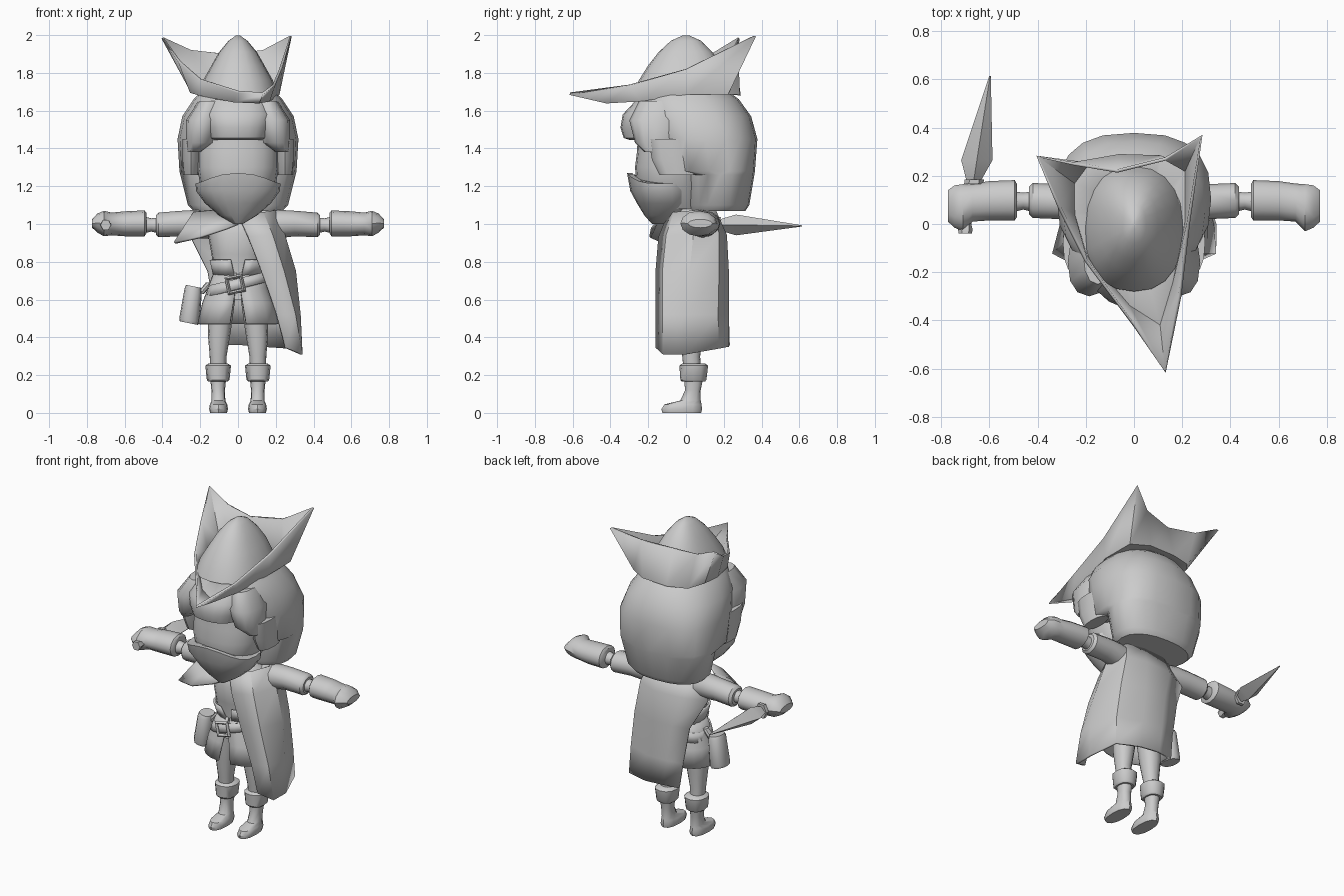
import bpy, bmesh, math
from mathutils import Vector

grey = bpy.data.materials.new("plain_grey")
grey.diffuse_color = (0.6, 0.6, 0.6, 1)


def ring(z, hw, y0, y1, cx=0, n=20, p=2.3, gap=0.0, slope=0.0, peak=0.0):
    """Horizontal rounded outline; gap opens it at the front, peak lifts the front."""
    pts = []
    steps = n - 1 if gap else n
    for i in range(n):
        a = -math.pi / 2 + gap + (2 * math.pi - 2 * gap) * i / steps
        c, s = math.cos(a), math.sin(a)
        x = math.copysign(abs(c) ** (2 / p), c) * hw
        y = math.copysign(abs(s) ** (2 / p), s)
        lift = peak * max(0, -s) ** 3
        pts.append((cx + x, (y0 + y1) / 2 + y * (y1 - y0) / 2, z + slope * x + lift))
    return pts


def xring(x, y0, y1, z0, z1, n=12):
    """Upright oval across the x axis."""
    return [(x, (y0 + y1) / 2 + math.cos(a) * (y1 - y0) / 2, (z0 + z1) / 2 + math.sin(a) * (z1 - z0) / 2)
            for a in (2 * math.pi * i / n for i in range(n))]


def loft(name, rings, closed=True, caps=True, thick=0.0, sub=0, mirror=False):
    bm = bmesh.new()
    rows = [[bm.verts.new(Vector((-x, y, z) if mirror else (x, y, z))) for x, y, z in r] for r in rings]
    for a, b in zip(rows, rows[1:]):
        n = len(a)
        for i in range(n if closed else n - 1):
            j = (i + 1) % n
            bm.faces.new((a[i], a[j], b[j], b[i]))
    if caps and closed:
        bm.faces.new(rows[0])
        bm.faces.new(rows[-1])
    bmesh.ops.recalc_face_normals(bm, faces=bm.faces)
    me = bpy.data.meshes.new(name)
    bm.to_mesh(me)
    bm.free()
    me.materials.append(grey)
    ob = bpy.data.objects.new(name, me)
    bpy.context.collection.objects.link(ob)
    if sub:
        ob.modifiers.new("smooth", 'SUBSURF').levels = sub
        ob.modifiers["smooth"].render_levels = sub
    if thick:
        m = ob.modifiers.new("thickness", 'SOLIDIFY')
        m.thickness, m.offset = thick, 0
    return ob


# hat brim: turned-up three-cornered sheet
edge = [(.13, -.615, 1.69), (.19, -.30, 1.735), (.225, 0, 1.82), (.28, .365, 1.995), (.13, .27, 1.92),
        (-.07, .22, 1.90), (-.25, .25, 1.92), (-.40, .28, 1.985), (-.31, .07, 1.86), (-.20, -.15, 1.765),
        (0, -.42, 1.70)]
base = [(.11, -.42, 1.645), (.165, -.24, 1.655), (.215, 0, 1.69), (.215, .22, 1.69), (.11, .28, 1.69),
        (-.06, .285, 1.685), (-.19, .25, 1.69), (-.25, .17, 1.71), (-.25, .04, 1.70), (-.20, -.13, 1.685),
        (-.02, -.34, 1.65)]
floor = [(x * .4, y * .4, 1.7) for x, y, z in base]
loft("hat_brim", [floor, base, edge], caps=False, thick=.014)
loft("hat_crown", [ring(1.69, .205, -.28, .24), ring(1.76, .185, -.25, .22), ring(1.84, .14, -.20, .19),
                   ring(1.91, .10, -.145, .14), ring(1.97, .05, -.08, .08), ring(1.997, .012, -.02, .02)])

# hair: back mass, side locks and fringe
loft("hair", [ring(1.07, .235, .02, .315), ring(1.10, .265, .01, .335), ring(1.26, .305, 0, .362),
              ring(1.28, .31, -.12, .365, p=2.8), ring(1.45, .32, -.17, .378, p=2.6),
              ring(1.57, .295, -.24, .345), ring(1.66, .235, -.25, .28), ring(1.72, .18, -.2, .2)])
loft("fringe", [ring(1.445, .13, -.30, -.1), ring(1.455, .145, -.33, -.1), ring(1.51, .165, -.347, -.05),
                ring(1.58, .19, -.335, 0), ring(1.66, .17, -.26, 0)])
for m in (False, True):
    s = "left" if m else "right"
    loft("side_lock_" + s, [ring(1.38, .035, -.22, -.08, .235, 12), ring(1.43, .075, -.27, -.05, .20, 12),
                            ring(1.55, .09, -.30, -.02, .185, 12), ring(1.65, .06, -.25, 0, .15, 12)], mirror=m)
    loft("lower_lock_" + s, [ring(1.26, .04, -.14, .05, .25, 12), ring(1.34, .045, -.18, .05, .25, 12),
                             ring(1.45, .045, -.2, .05, .25, 12)], mirror=m)

# face, nose and scarf mask
loft("face", [ring(1.08, .12, -.2, .1), ring(1.2, .2, -.26, .1), ring(1.3, .215, -.27, .1),
              ring(1.38, .215, -.26, .1), ring(1.55, .2, -.25, .1)])
loft("face_mask", [ring(1.0, .025, -.18, -.11), ring(1.045, .10, -.22, -.02), ring(1.11, .175, -.26, .02),
                   ring(1.175, .222, -.295, .03), ring(1.215, .225, -.312, .03, peak=.055),
                   ring(1.215, .205, -.285, .02, peak=.055)])

# torso, jacket hem, skirt and belt
loft("torso", [ring(.6, .13, -.09, .14), ring(.72, .125, -.085, .13), ring(.84, .14, -.11, .15),
               ring(.95, .16, -.12, .16), ring(1.02, .17, -.09, .15), ring(1.06, .13, -.05, .14),
               ring(1.12, .07, -.04, .1)])
loft("jacket_hem", [ring(.72, .125, -.09, .14, gap=.1), ring(.81, .145, -.125, .16, gap=.22)],
     closed=False, thick=.012)
loft("skirt", [ring(.47, .21, -.14, .175, gap=.16), ring(.58, .185, -.125, .165, gap=.1),
               ring(.66, .155, -.11, .15, gap=.05), ring(.74, .125, -.09, .135, gap=.03)], closed=False, thick=.012)
loft("belt", [ring(.655, .165, -.125, .165, slope=.25), ring(.71, .15, -.115, .155, slope=.25)],
     caps=False, thick=.016)
bpy.ops.mesh.primitive_torus_add(major_segments=4, minor_segments=4, major_radius=.055, minor_radius=.013,
                                 location=(-.015, -.135, .68), rotation=(math.pi / 2, math.radians(33), 0))
buckle = bpy.context.object
buckle.name = "belt_buckle"
buckle.data.materials.append(grey)

# hip pouch hanging at the side
loft("hip_pouch", [ring(.475, .048, -.04, .08, -.26, 12, slope=-.2), ring(.49, .054, -.045, .085, -.257, 12, slope=-.2),
                   ring(.65, .046, -.04, .08, -.237, 12, slope=-.2), ring(.67, .04, -.03, .07, -.235, 12, slope=-.2)])
loft("pouch_strap", [ring(.63, .02, 0, .04, -.2, 8), ring(.69, .02, 0, .04, -.15, 8)])

# arms and legs on both sides
for m in (False, True):
    s = "left" if m else "right"
    loft("sleeve_" + s, [xring(.12, .01, .15, .92, 1.06), xring(.22, .01, .16, .925, 1.075),
                         xring(.30, .02, .165, .935, 1.07), xring(.42, .025, .17, .93, 1.06),
                         xring(.435, .04, .155, .945, 1.045)], mirror=m)
    loft("elbow_" + s, [xring(.42, .05, .135, .95, 1.035), xring(.46, .06, .13, .96, 1.03),
                        xring(.50, .05, .135, .95, 1.04)], mirror=m)
    loft("forearm_" + s, [xring(.485, .03, .165, .95, 1.06), xring(.495, .015, .182, .935, 1.072),
                          xring(.60, .015, .178, .935, 1.067), xring(.67, .01, .168, .94, 1.06),
                          xring(.71, -.03, .165, .935, 1.07), xring(.745, -.015, .16, .955, 1.055),
                          xring(.772, .01, .14, .98, 1.025)], mirror=m)
    loft("leg_" + s, [ring(.2, .04, -.01, .08, .105, 12), ring(.3, .045, -.02, .075, .105, 12),
                      ring(.42, .06, -.04, .09, .10, 12), ring(.6, .07, -.05, .1, .085, 12)], mirror=m)
    loft("boot_cuff_" + s, [ring(.165, .05, -.02, .10, .105, 12), ring(.175, .06, -.03, .108, .105, 12),
                            ring(.25, .068, -.035, .117, .105, 12), ring(.262, .05, -.02, .1, .105, 12)], mirror=m)
    loft("boot_" + s, [ring(0, .045, -.125, .08, .103, 12), ring(.02, .05, -.13, .085, .103, 12),
                       ring(.045, .046, -.115, .082, .103, 12), ring(.065, .036, -.03, .078, .103, 12),
                       ring(.12, .036, -.005, .078, .105, 12), ring(.18, .042, -.01, .09, .105, 12)], mirror=m)

# cape draped over one shoulder: each row runs from the back edge round to the front edge
cape = [[(-.20, .10, 1.05), (-.1, .14, 1.07), (.05, .15, 1.075), (.16, .13, 1.07), (.19, .05, 1.07),
         (.13, -.06, 1.06), (.0, -.09, 1.05)],
        [(-.25, .13, .93), (-.1, .20, .94), (.08, .21, .94), (.20, .17, .95), (.24, .04, .95),
         (.18, -.10, .94), (.055, -.14, .93)],
        [(-.16, .19, .75), (-.05, .215, .75), (.1, .22, .75), (.24, .17, .75), (.30, .02, .75),
         (.24, -.12, .75), (.125, -.155, .75)],
        [(-.12, .20, .52), (-.02, .22, .52), (.12, .22, .52), (.27, .165, .52), (.325, 0, .52),
         (.30, -.12, .52), (.205, -.155, .52)],
        [(-.10, .21, .36), (0, .225, .36), (.13, .22, .35), (.28, .17, .34), (.335, 0, .31),
         (.335, -.12, .31), (.25, -.155, .345)]]
loft("cape", cape, closed=False, thick=.014)

# collar flap flaring over the other shoulder
flap = [[(.03, -.12, 1.05), (-.12, -.06, 1.07), (-.23, .03, 1.06), (-.2, .12, 1.06)],
        [(.0, -.16, 1.0), (-.15, -.15, 1.0), (-.27, -.06, 1.0), (-.27, .1, .99)],
        [(-.06, -.18, .975), (-.2, -.19, .93), (-.335, -.12, .90), (-.28, .08, .96)]]
loft("collar_flap", flap, closed=False, thick=.014)


# dagger held backwards in one hand
def yring(y, cx, cz, rx, rz, n=6):
    return [(cx + rx * math.cos(a), y, cz + rz * math.sin(a)) for a in (2 * math.pi * i / n for i in range(n))]


loft("dagger_grip", [yring(-.04, -.70, .995, .028, .03), yring(-.02, -.70, .995, .03, .03),
                     yring(.0, -.695, .995, .02, .02), yring(.19, -.66, .995, .02, .02)])
loft("dagger_guard", [yring(.165, -.665, .995, .04, .05), yring(.185, -.662, .995, .04, .05)])
loft("dagger_blade", [yring(.18, -.665, .995, .03, .03, 4), yring(.265, -.652, .995, .065, .055, 4),
                      yring(.615, -.597, .99, .003, .003, 4)])

# smooth shading with sharp edges kept
bpy.ops.object.select_all(action='DESELECT')
for ob in bpy.context.scene.objects:
    if ob.type == 'MESH':
        ob.select_set(True)
        bpy.context.view_layer.objects.active = ob
bpy.ops.object.shade_smooth_by_angle(angle=math.radians(40))
buckle.data.shade_flat()
